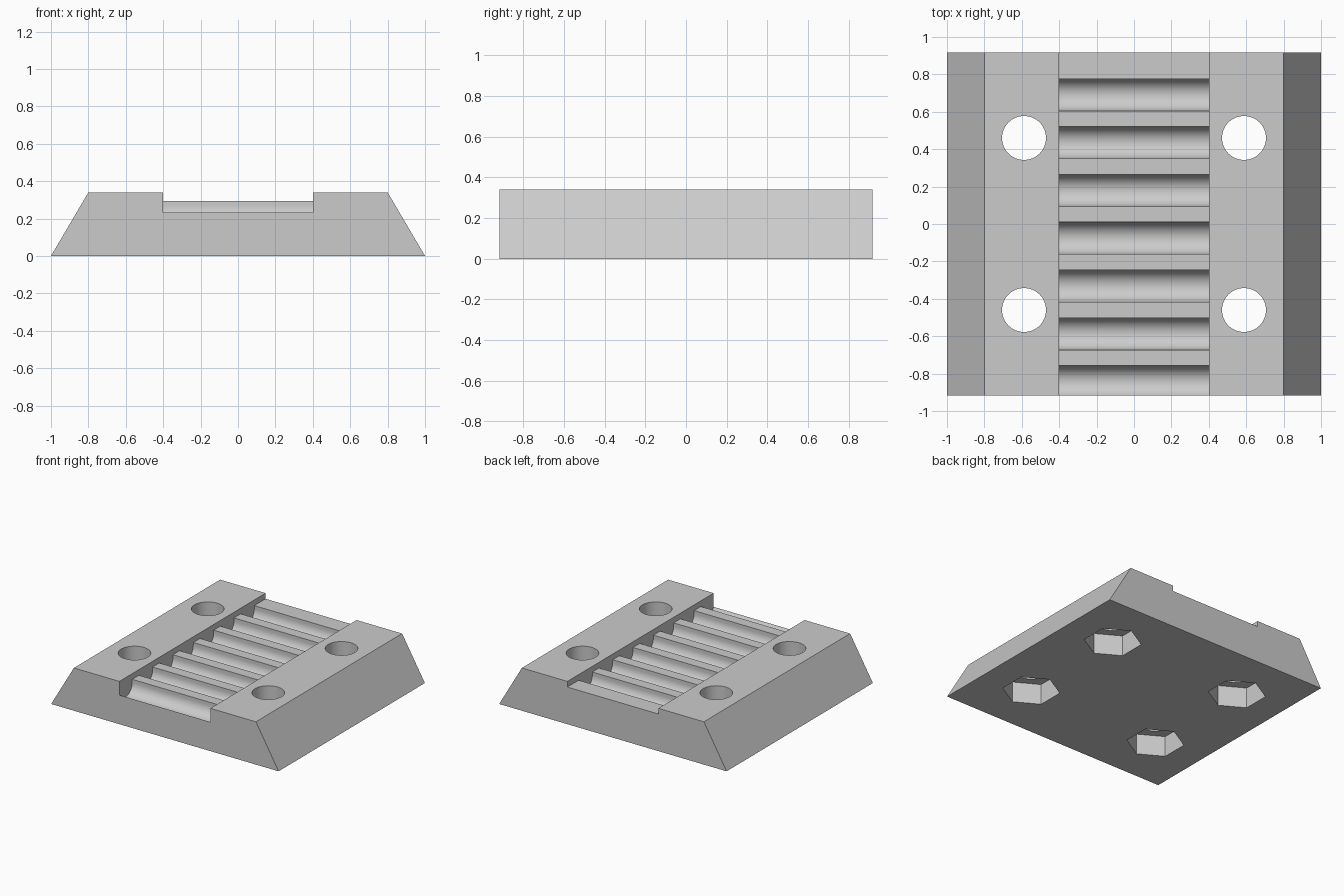
import bpy, bmesh, math
from mathutils import Vector

cube = bpy.data.objects.get("Cube")
if cube:
    bpy.data.objects.remove(cube, do_unlink=True)

LENGTH = 1.836           # front to back
HEIGHT = 0.34
FLOOR = 0.295            # channel floor between the grooves
PITCH = 0.2555
GROOVE_R = 0.0855
GROOVE_Z = 0.271         # centre height of each groove's round bottom
BOLT_X, BOLT_Y = 0.588, 0.46

grey = bpy.data.materials.new("plain_grey")
grey.use_nodes = True
grey.diffuse_color = (0.6, 0.6, 0.6, 1)
grey.node_tree.nodes["Principled BSDF"].inputs["Base Color"].default_value = (0.6, 0.6, 0.6, 1)


def add_prism(bm, points, along):
    """Extrude a closed outline of 3D points along a vector."""
    face = bm.faces.new([bm.verts.new(p) for p in points])
    top = bmesh.ops.extrude_face_region(bm, geom=[face])["geom"]
    bmesh.ops.translate(bm, vec=Vector(along),
                        verts=[v for v in top if isinstance(v, bmesh.types.BMVert)])


def make_object(name, prisms):
    bm = bmesh.new()
    for points, along in prisms:
        add_prism(bm, points, along)
    bmesh.ops.recalc_face_normals(bm, faces=bm.faces)
    mesh = bpy.data.meshes.new(name)
    bm.to_mesh(mesh)
    bm.free()
    mesh.materials.append(grey)
    obj = bpy.data.objects.new(name, mesh)
    bpy.context.scene.collection.objects.link(obj)
    return obj


def ring(x, y, z, radius, sides, start=0.0):
    angles = [start + math.tau * i / sides for i in range(sides)]
    return [(x + radius * math.cos(a), y + radius * math.sin(a), z) for a in angles]


# Block with sloping sides
outline = [(-1, 0), (1, 0), (0.8, HEIGHT), (-0.8, HEIGHT)]
block = make_object("clamp_block", [([(x, -LENGTH / 2, z) for x, z in outline], (0, LENGTH, 0))])

# Belt channel cutter: flat floor with seven round-bottomed grooves
side = [(-1, 0.5), (-1, FLOOR)]
for i in range(7):
    centre = 0.6905 - PITCH * (6 - i)
    side.append((centre - GROOVE_R, FLOOR))
    for step in range(25):
        a = math.pi + math.pi * step / 24
        side.append((centre + GROOVE_R * math.cos(a), GROOVE_Z + GROOVE_R * math.sin(a)))
    side.append((centre + GROOVE_R, FLOOR))
side += [(1, FLOOR), (1, 0.5)]
channel = make_object("channel_cutter", [([(-0.4, y, z) for y, z in side], (0.8, 0, 0))])

# Bolt holes right through, and hexagonal nut pockets from below
spots = [(sx * BOLT_X, sy * BOLT_Y) for sx in (-1, 1) for sy in (-1, 1)]
holes = make_object("bolt_hole_cutter",
                    [(ring(x, y, -0.1, 0.1175, 64), (0, 0, 0.6)) for x, y in spots])
pockets = make_object("nut_pocket_cutter",
                      [(ring(x, y, -0.1, 0.21, 6, math.pi / 2), (0, 0, 0.265)) for x, y in spots])

cutters = [channel, pockets, holes]
for cutter in cutters:
    cutter.hide_render = True
    mod = block.modifiers.new(cutter.name, 'BOOLEAN')
    mod.operation = 'DIFFERENCE'
    mod.solver = 'EXACT'
    mod.object = cutter

# Apply the cuts, then remove the cutters
graph = bpy.context.evaluated_depsgraph_get()
result = bpy.data.meshes.new_from_object(block.evaluated_get(graph))
block.modifiers.clear()
block.data = result
for cutter in cutters:
    bpy.data.objects.remove(cutter, do_unlink=True)

# Smooth the curved walls and keep the edges sharp
bpy.ops.object.select_all(action='DESELECT')
block.select_set(True)
bpy.context.view_layer.objects.active = block
bpy.ops.object.shade_smooth_by_angle(angle=math.radians(30))
